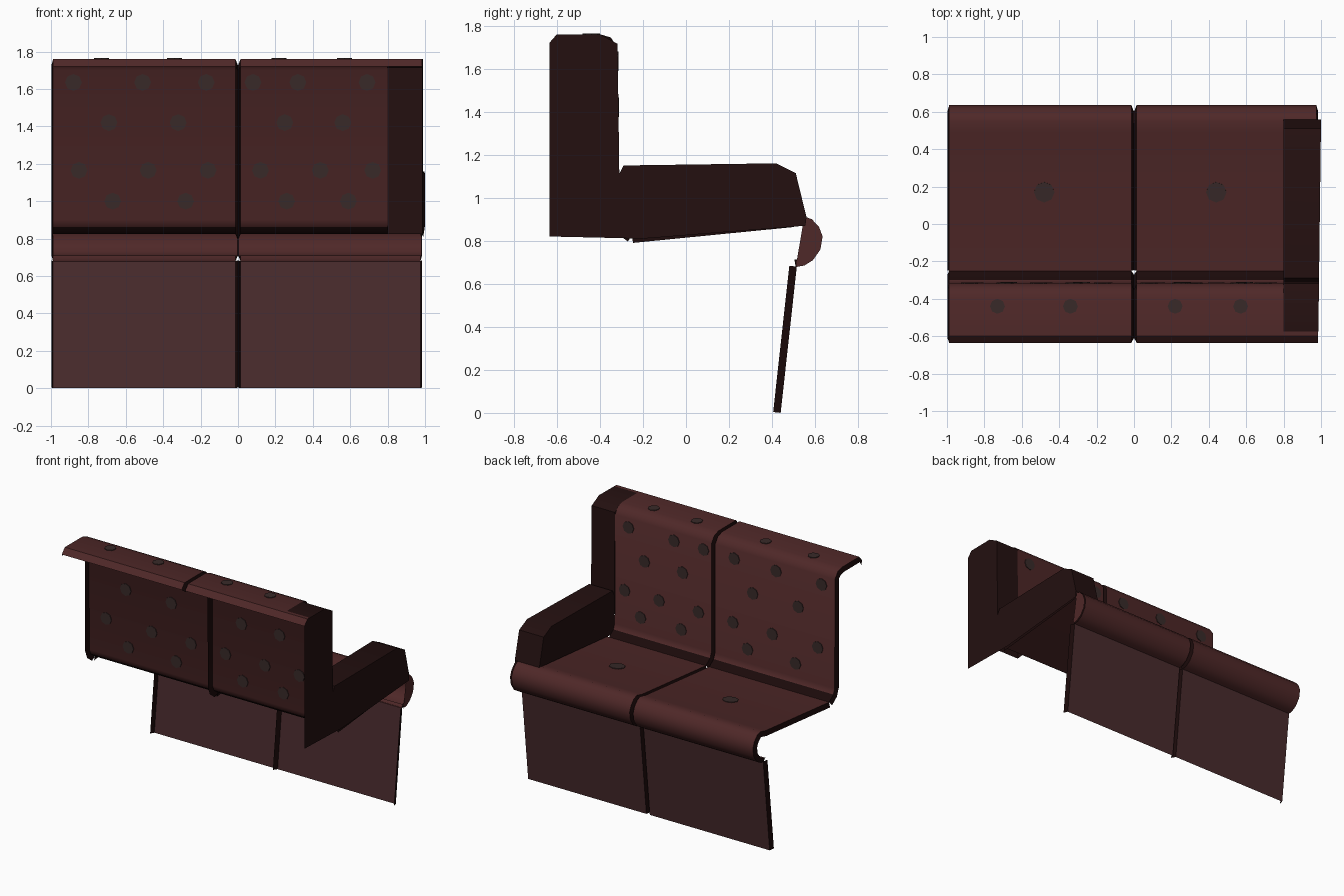
import bpy, bmesh, math
from mathutils import Vector

if "Cube" in bpy.data.objects:
    bpy.data.objects.remove(bpy.data.objects["Cube"])


def material(name, rgb):
    m = bpy.data.materials.new(name)
    m.diffuse_color = (*rgb, 1)
    m.use_nodes = True
    m.node_tree.nodes["Principled BSDF"].inputs["Base Color"].default_value = m.diffuse_color
    return m


LEATHER = material("red brown leather", (0.078, 0.021, 0.021))
SKIRT = material("grey brown skirt", (0.066, 0.024, 0.026))
DARK = material("dark side leather", (0.017, 0.005, 0.005))
SEAM = material("deep seam", (0.011, 0.003, 0.003))
BUTTON = material("button grey", (0.040, 0.023, 0.022))


def finish(name, bm, mats, smooth=True):
    me = bpy.data.meshes.new(name)
    bm.normal_update()
    bm.to_mesh(me)
    bm.free()
    for m in mats:
        me.materials.append(m)
    ob = bpy.data.objects.new(name, me)
    bpy.context.collection.objects.link(ob)
    if smooth:
        bpy.ops.object.select_all(action='DESELECT')
        ob.select_set(True)
        bpy.context.view_layer.objects.active = ob
        bpy.ops.object.shade_smooth_by_angle(angle=math.radians(40))
    return ob


def inset(pts, d):
    """Move a (y, z) profile inward by d."""
    out = []
    for i, p in enumerate(pts):
        a, b = Vector(pts[max(i - 1, 0)]), Vector(pts[min(i + 1, len(pts) - 1)])
        t = (b - a).normalized()
        out.append((p[0] + t.y * d, p[1] - t.x * d))
    return out


def sheet(name, pts, sections, mat, flip=False, dark_segments=()):
    """Sweep a profile along x; sections are (x, inset), inset ones get seams."""
    bm = bmesh.new()
    rows = [[bm.verts.new((x, y, z)) for y, z in inset(pts, d)] for x, d in sections]
    for s in range(len(rows) - 1):
        for i in range(len(pts) - 1):
            q = [rows[s + 1][i], rows[s + 1][i + 1], rows[s][i + 1], rows[s][i]]
            q = [rows[s][i], rows[s + 1][i], rows[s + 1][i + 1], rows[s][i + 1]] if not flip else q
            f = bm.faces.new(q)
            f.material_index = int(sections[s][1] != sections[s + 1][1] or i in dark_segments)
    # outward is +y / +z unless flipped
    return finish(name, bm, [mat, SEAM])


def end_panel(name, pts, xfun, mat, side):
    bm = bmesh.new()
    f = bm.faces.new([bm.verts.new((xfun(y), y, z)) for y, z in pts])
    f.normal_update()
    if f.normal.x * side < 0:
        f.normal_flip()
    bmesh.ops.triangulate(bm, faces=[f])
    return finish(name, bm, [mat], False)


# Cross-sections along x: folded edges and the groove between the two cushions
D = 0.035
LEFT = [(-0.998, D), (-0.988, 0), (-0.014, 0), (0, D), (0.014, 0)]
FULL = LEFT + [(0.975, 0), (0.985, D)]

# Backrest with rolled-over top, dark seam at its foot
back = [(-0.635, 1.72), (-0.60, 1.76), (-0.40, 1.76), (-0.35, 1.745), (-0.318, 1.70),
        (-0.315, 0.90), (-0.30, 0.862), (-0.25, 0.825)]
sheet("backrest", back, LEFT + [(0.80, 0)], LEATHER, dark_segments=(6,))
sheet("top_lip_end", [(-0.635, 1.72), (-0.60, 1.76), (-0.575, 1.76)],
      [(0.80, 0), (0.985, 0)], LEATHER)

# Seat and rolled front edge
roll = [(0.55, 0.913), (0.585, 0.90), (0.618, 0.865), (0.635, 0.82), (0.625, 0.76),
        (0.59, 0.71), (0.55, 0.685), (0.51, 0.678)]
sheet("seat", [(-0.25, 0.825), (0.49, 0.898)] + roll, FULL, LEATHER)
sheet("roll_lining", inset(roll, 0.03), [(-0.99, 0), (-0.012, 0), (0.012, 0), (0.98, 0)],
      LEATHER, flip=True)
end_panel("roll_end", roll, lambda y: 0.986, LEATHER, 1)

# Skirt below the seat (faces inward)
sheet("skirt", [(0.515, 0.68), (0.44, 0.0)], FULL, SKIRT, flip=True)


# Dark end piece: outer panel, padding over the edge, inner arm face
def outer_x(y):
    return 0.985 + 0.015 * (y + 0.635) / 1.195


arm = [(-0.31, 1.11), (-0.29, 1.15), (0.42, 1.16), (0.51, 1.115), (0.56, 0.91)]
upper = [(-0.60, 1.76), (-0.40, 1.76), (-0.318, 1.715)]
end_panel("side_panel", [(-0.635, 0.82), (-0.635, 1.72)] + upper + arm +
          [(0.555, 0.87), (-0.20, 0.81)], outer_x, DARK, 1)
end_panel("arm_inner_face", [(-0.31, 0.83)] + arm, lambda y: 0.80, DARK, -1)

bm = bmesh.new()
edge = [(-0.575, 1.76)] + upper[1:] + arm
inner = [bm.verts.new((0.80, y, z)) for y, z in edge]
outer = [bm.verts.new((outer_x(y), y, z)) for y, z in edge]
for i in range(len(edge) - 1):
    bm.faces.new((inner[i], outer[i], outer[i + 1], inner[i + 1]))
finish("side_padding", bm, [DARK])

# Lower strip closing the backrest end behind the arm
sheet("side_lower_strip", [(-0.315, 1.11), (-0.31, 0.825)], [(0.80, 0), (0.985, 0)], DARK)


# Flat buttons
def button(name, loc, tilt, r=0.045):
    bm = bmesh.new()
    bmesh.ops.create_cone(bm, cap_ends=True, segments=8, radius1=r, radius2=r, depth=0.009)
    ob = finish(name, bm, [BUTTON], False)
    ob.location = loc
    ob.rotation_euler = (tilt, 0, 0)


rows = {1.635: (-0.88, -0.51, -0.17, 0.08, 0.32, 0.69),
        1.42: (-0.69, -0.32, 0.25, 0.56),
        1.165: (-0.85, -0.48, -0.16, 0.12, 0.44, 0.72),
        1.0: (-0.67, -0.28, 0.26, 0.59)}
for z, xs in rows.items():
    for x in xs:
        button("back_button", (x, -0.315 - 0.003 * (z - 0.9) / 0.8, z), math.pi / 2)
for x in (-0.73, -0.34, 0.22, 0.57):
    button("top_button", (x, -0.44, 1.76), 0, 0.04)
for x in (-0.48, 0.44):
    button("seat_button", (x, 0.17, 0.825 + 0.42 * 0.0986), math.atan(0.0986), 0.055)
